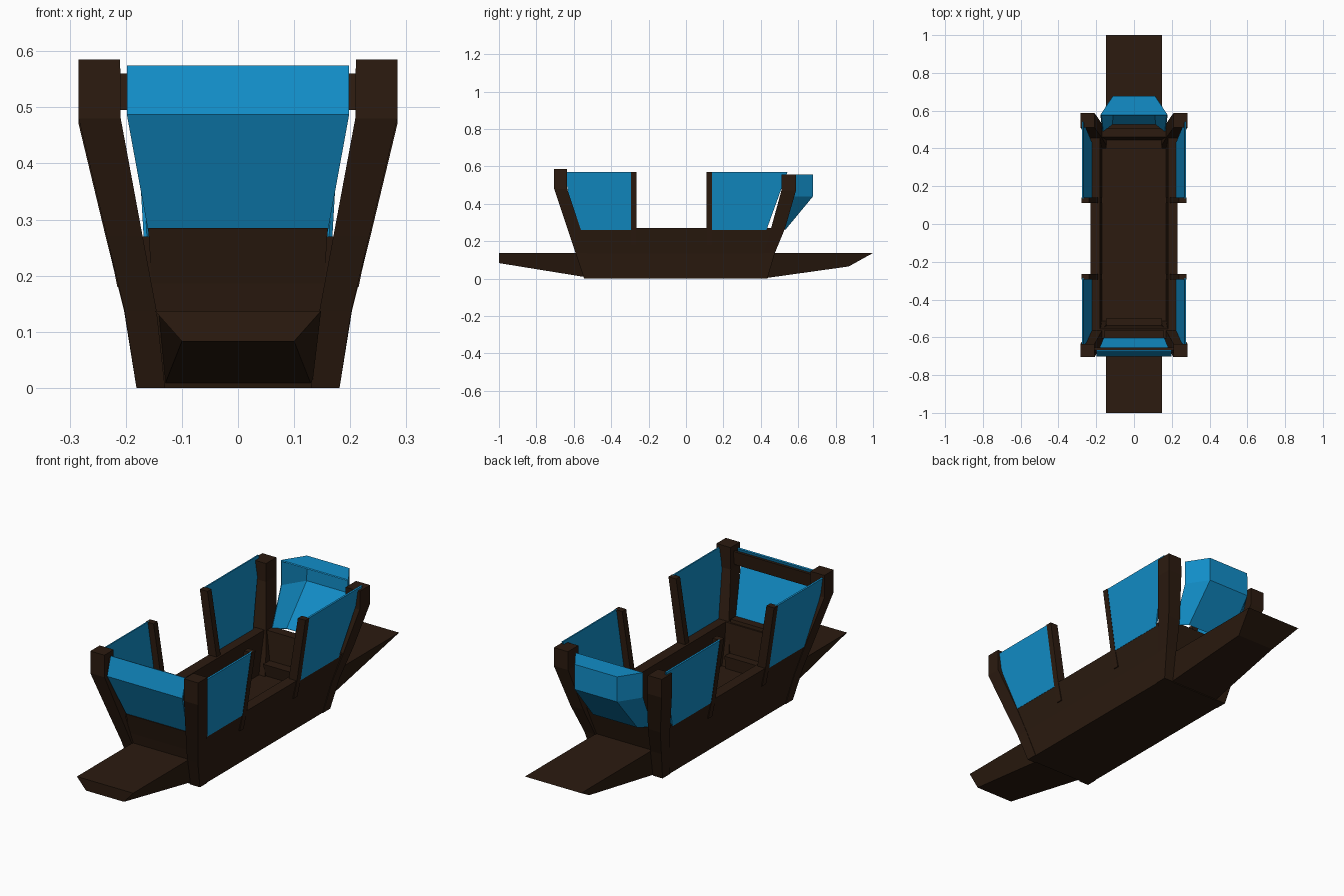
import bpy, bmesh

if "Cube" in bpy.data.objects:
    bpy.data.objects.remove(bpy.data.objects["Cube"])


def material(name, rgb):
    m = bpy.data.materials.new(name)
    m.diffuse_color = (*rgb, 1)
    m.use_nodes = True
    m.node_tree.nodes["Principled BSDF"].inputs["Base Color"].default_value = m.diffuse_color
    return m


WOOD = material("dark_wood", (0.025, 0.011, 0.005))
BLUE = material("blue_panel", (0.006, 0.27, 0.58))


def finish(name, bm, mat, mirror):
    bmesh.ops.recalc_face_normals(bm, faces=bm.faces[:])
    me = bpy.data.meshes.new(name)
    bm.to_mesh(me)
    bm.free()
    me.materials.append(mat)
    ob = bpy.data.objects.new(name, me)
    bpy.context.collection.objects.link(ob)
    if mirror:
        ob.modifiers.new("mirror", 'MIRROR')
    return ob


def loft(name, rings, mat=WOOD, mirror=False):
    """Closed solid through rectangles (x0, x1, y0, y1, z)."""
    bm = bmesh.new()
    loops = [[bm.verts.new(p) for p in ((a, c, z), (b, c, z), (b, d, z), (a, d, z))]
             for a, b, c, d, z in rings]
    for lo, hi in zip(loops, loops[1:]):
        for i in range(4):
            j = (i + 1) % 4
            bm.faces.new((lo[i], lo[j], hi[j], hi[i]))
    bm.faces.new(loops[0])
    bm.faces.new(loops[-1])
    return finish(name, bm, mat, mirror)


def sheet(name, rows, mat=BLUE, mirror=False, cap=False):
    """Thin sheet through rows of points, optionally closed on top."""
    bm = bmesh.new()
    grid = [[bm.verts.new(p) for p in row] for row in rows]
    for lo, hi in zip(grid, grid[1:]):
        for i in range(len(lo) - 1):
            bm.faces.new((lo[i], lo[i + 1], hi[i + 1], hi[i]))
    if cap:
        bm.faces.new(grid[-1])
    ob = finish(name, bm, mat, mirror)
    s = ob.modifiers.new("thickness", 'SOLIDIFY')
    s.thickness, s.offset = 0.008, 0
    return ob


# hollow hull: up the outside, over the rim, down to the floor
loft("hull", [(-.178, .178, -.54, .43, 0), (-.20, .20, -.58, .465, .135),
              (-.231, .231, -.605, .505, .27), (-.18, .18, -.555, .46, .27),
              (-.17, .17, -.53, .44, .08)])
loft("front_wall", [(-.15, .15, -.575, -.54, .13), (-.16, .16, -.615, -.565, .285)])


# tapered end decks, lofted along y
def deck(name, sections):
    bm = bmesh.new()
    rows = [[bm.verts.new(p) for p in ((-t, y, .137), (t, y, .137), (b, yb, z), (-b, yb, z))]
            for y, t, yb, b, z in sections]
    for i in range(4):
        j = (i + 1) % 4
        bm.faces.new((rows[0][i], rows[0][j], rows[1][j], rows[1][i]))
    bm.faces.new(rows[0])
    bm.faces.new(rows[1])
    finish(name, bm, WOOD, False)


deck("front_deck", [(-1, .148, -1, .10, .083), (-.5, .148, -.5, .132, .002)])
deck("rear_deck", [(1, .148, .87, .10, .065), (.4, .148, .42, .132, .002)])

# corner posts
loft("front_posts", [(.13, .181, -.545, -.49, 0), (.145, .202, -.59, -.53, .137),
                     (.17, .234, -.635, -.565, .27), (.209, .284, -.705, -.635, .48),
                     (.21, .284, -.705, -.635, .585)], mirror=True)
loft("rear_posts", [(.13, .181, .38, .435, 0), (.145, .203, .415, .475, .137),
                    (.17, .236, .455, .53, .27), (.209, .284, .51, .588, .47),
                    (.21, .284, .51, .588, .557)], mirror=True)

# slim posts beside the openings
for name, y0, y1 in (("front_slim_posts", -.295, -.265), ("rear_slim_posts", .11, .14)):
    loft(name, [(.17, .215, y0, y1, .18), (.19, .233, y0, y1, .27),
                (.238, .278, y0, y1, .57)], mirror=True)

# flared side panels
for name, b0, b1, t0, t1 in (("front_side_panels", -.59, -.28, -.65, -.285),
                             ("rear_side_panels", .13, .43, .135, .542)):
    sheet(name, [[(.226, b0, .26), (.226, b1, .26)],
                 [(.272, t0, .57), (.272, t1, .57)]], mirror=True)

# front panel with lip leaning back, and the rail behind it
sheet("front_panel", [[(-w, y, z), (w, y, z)] for w, y, z in
                      ((.16, -.605, .28), (.198, -.698, .487), (.198, -.672, .573))])
loft("front_rail", [(-.21, .21, -.682, -.662, .495), (-.21, .21, -.668, -.655, .56)])

# rear bay: sloped base, upright band, flat top
sheet("rear_bay", [[(-a, ya, z), (-b, yb, z), (b, yb, z), (a, ya, z)] for a, ya, b, yb, z in
                   ((.165, .49, .115, .53, .265), (.175, .575, .11, .675, .44),
                    (.175, .575, .11, .675, .555))], cap=True)
